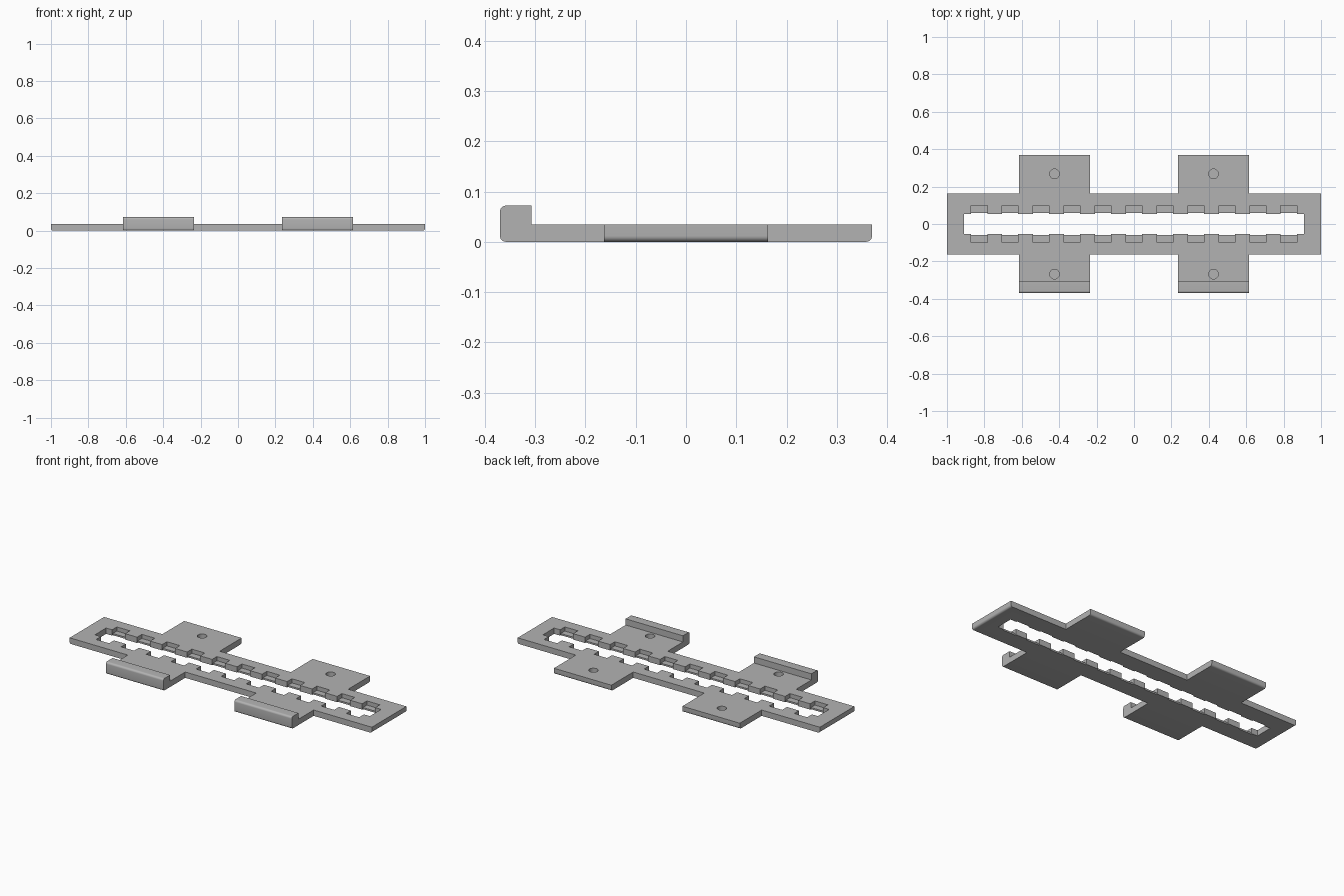
import bpy, bmesh, math
from mathutils import Matrix

if "Cube" in bpy.data.objects:
    bpy.data.objects.remove(bpy.data.objects["Cube"], do_unlink=True)

# Main sizes
THICK, LIP_TOP, ROUND = 0.035, 0.072, 0.012
BAR_Y, TAB_Y, LIP_Y = 0.163, 0.37, -0.307
TAB_X, TAB_HALF = 0.425, 0.19
COUNT, PITCH, POCKET_W = 11, 0.1655, 0.086

grey = bpy.data.materials.new("plain grey")
grey.use_nodes = True
colour = (0.45, 0.45, 0.45, 1)
grey.diffuse_color = colour
grey.node_tree.nodes["Principled BSDF"].inputs["Base Color"].default_value = colour


def finish(name, bm):
    bmesh.ops.recalc_face_normals(bm, faces=bm.faces)
    mesh = bpy.data.meshes.new(name)
    bm.to_mesh(mesh)
    bm.free()
    mesh.materials.append(grey)
    ob = bpy.data.objects.new(name, mesh)
    bpy.context.collection.objects.link(ob)
    return ob


def add_box(bm, x0, x1, y0, y1, z0, z1):
    m = Matrix.Translation(((x0 + x1) / 2, (y0 + y1) / 2, (z0 + z1) / 2))
    m = m @ Matrix.Diagonal((x1 - x0, y1 - y0, z1 - z0, 1))
    bmesh.ops.create_cube(bm, size=1, matrix=m)


def arc(cu, cv, start):
    """Quarter circle of the edge rounding, counter-clockwise from start degrees."""
    angles = [math.radians(start + 15 * i) for i in range(7)]
    return [(cu + ROUND * math.cos(a), cv + ROUND * math.sin(a)) for a in angles]


def extrude_profile(bm, points, offset):
    face = bm.faces.new([bm.verts.new(p) for p in points])
    out = bmesh.ops.extrude_face_region(bm, geom=[face])
    verts = [v for v in out["geom"] if isinstance(v, bmesh.types.BMVert)]
    bmesh.ops.translate(bm, verts=verts, vec=offset)


def combine(ob, other, operation):
    mod = ob.modifiers.new(operation.lower(), "BOOLEAN")
    mod.operation, mod.solver, mod.object = operation, "EXACT", other
    bpy.context.view_layer.objects.active = ob
    bpy.ops.object.modifier_apply(modifier=mod.name)
    bpy.data.objects.remove(other, do_unlink=True)


# Long bar with rounded lower ends
bm = bmesh.new()
section = (arc(-1 + ROUND, ROUND, 180) + arc(1 - ROUND, ROUND, 270)
           + [(1, THICK), (-1, THICK)])
extrude_profile(bm, [(x, -BAR_Y, z) for x, z in section], (0, 2 * BAR_Y, 0))
frame = finish("slotted_frame", bm)

# Two cross tabs, each with a raised front lip
bm = bmesh.new()
section = (arc(-TAB_Y + ROUND, ROUND, 180) + arc(TAB_Y - ROUND, ROUND, 270)
           + [(TAB_Y, THICK), (LIP_Y, THICK), (LIP_Y, LIP_TOP)]
           + arc(-TAB_Y + ROUND, LIP_TOP - ROUND, 90))
for side in (-1, 1):
    x0 = side * TAB_X - TAB_HALF
    extrude_profile(bm, [(x0, y, z) for y, z in section], (2 * TAB_HALF, 0, 0))
combine(frame, finish("cross_tabs", bm), "UNION")

# Central slot
bm = bmesh.new()
add_box(bm, -0.91, 0.91, -0.053, 0.053, -0.1, 0.1)
combine(frame, finish("slot_cutter", bm), "DIFFERENCE")

# Notches along both edges of the slot
centres = [(i - (COUNT - 1) / 2) * PITCH for i in range(COUNT)]
bm = bmesh.new()
for x in centres:
    add_box(bm, x - POCKET_W / 2, x + POCKET_W / 2, -0.06, 0.06, -0.1, 0.1)
combine(frame, finish("notch_cutter", bm), "DIFFERENCE")

# Shallow pockets behind the notches, and blind round holes in the tabs
bm = bmesh.new()
for x in centres:
    add_box(bm, x - POCKET_W / 2, x + POCKET_W / 2, -0.098, 0.098, 0.01, 0.1)
for x in (-TAB_X, TAB_X):
    for y in (-0.268, 0.268):
        bmesh.ops.create_cone(bm, cap_ends=True, segments=32, radius1=0.026,
                              radius2=0.026, depth=0.1,
                              matrix=Matrix.Translation((x, y, 0.06)))
combine(frame, finish("pocket_cutter", bm), "DIFFERENCE")

# Smooth roundings, sharp corners
bpy.ops.object.select_all(action="DESELECT")
frame.select_set(True)
bpy.context.view_layer.objects.active = frame
bpy.ops.object.shade_smooth_by_angle(angle=math.radians(30))
